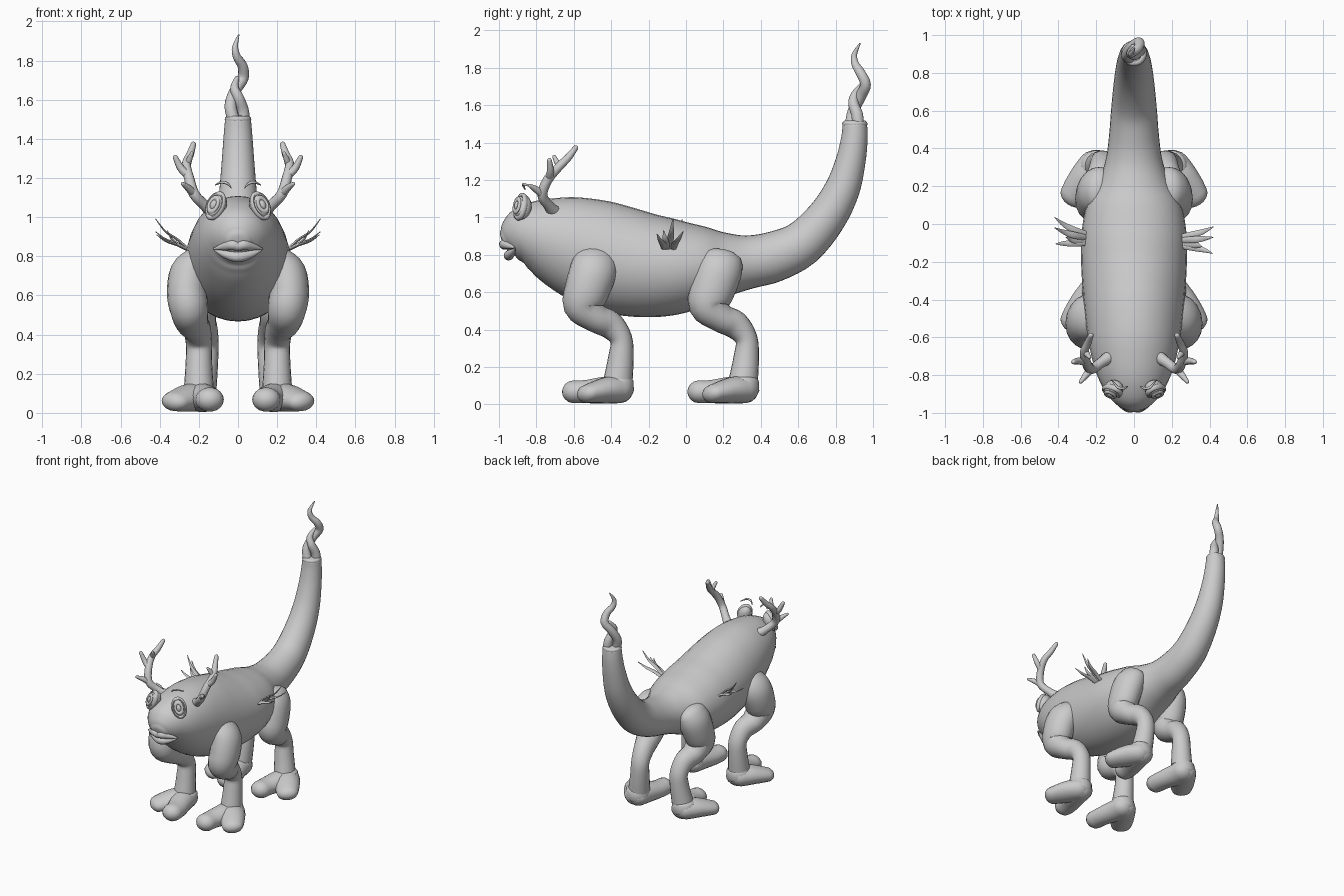
import bpy, bmesh, math
from mathutils import Vector, Matrix

if "Cube" in bpy.data.objects:
    bpy.data.objects.remove(bpy.data.objects["Cube"])

clay = bpy.data.materials.new("clay grey")
clay.diffuse_color = (0.6, 0.6, 0.6, 1)
clay.use_nodes = True
clay.node_tree.nodes["Principled BSDF"].inputs["Base Color"].default_value = clay.diffuse_color


def finish(ob, angle=50):
    ob.data.materials.append(clay)
    bpy.ops.object.select_all(action='DESELECT')
    ob.select_set(True)
    bpy.context.view_layer.objects.active = ob
    bpy.ops.object.shade_smooth_by_angle(angle=math.radians(angle))
    return ob


def spline(rows, steps):
    """Catmull-Rom through rows of numbers."""
    out = []
    for i in range(len(rows) - 1):
        p = [rows[max(0, min(len(rows) - 1, i + k))] for k in (-1, 0, 1, 2)]
        for s in range(steps):
            t = s / steps
            out.append([0.5 * (2 * b + (c - a) * t + (2 * a - 5 * b + 4 * c - d) * t * t
                               + (3 * b - a - 3 * c + d) * t ** 3) for a, b, c, d in zip(*p)])
    return out + [list(rows[-1])]


def tube(name, rows, sides=14, steps=4, ref=(1, 0, 0), dome=(1, 1)):
    """Loft of rows (x, y, z, side radius, other radius) with domed ends."""
    rows = [r if len(r) == 5 else (*r, r[3]) for r in rows]
    pts = spline(rows, steps)
    n = len(pts)
    rings = []
    for i, p in enumerate(pts):
        c = Vector(p[:3])
        t = (Vector(pts[min(i + 1, n - 1)][:3]) - Vector(pts[max(i - 1, 0)][:3])).normalized()
        rings.append((c, t, max(p[3], .002), max(p[4], .002)))

    def cap(ring, sign, amount):
        c, t, a, b = ring
        return [(c + t * sign * amount * min(a, b) * math.sin(q), t, a * math.cos(q), b * math.cos(q))
                for q in (math.radians(d) for d in (25, 50, 70, 84))]
    if dome[0]:
        rings = cap(rings[0], -1, dome[0])[::-1] + rings
    if dome[1]:
        rings += cap(rings[-1], 1, dome[1])
    bm = bmesh.new()
    loops = []
    for c, t, a, b in rings:
        u = Vector(ref)
        u = (u - t * u.dot(t)).normalized()
        v = t.cross(u)
        loops.append([bm.verts.new(c + u * a * math.cos(2 * math.pi * k / sides)
                                   + v * b * math.sin(2 * math.pi * k / sides)) for k in range(sides)])
    for l0, l1 in zip(loops, loops[1:]):
        for k in range(sides):
            j = (k + 1) % sides
            bm.faces.new((l0[k], l0[j], l1[j], l1[k]))
    bm.faces.new(loops[0][::-1])
    bm.faces.new(loops[-1])
    bmesh.ops.recalc_face_normals(bm, faces=bm.faces)
    me = bpy.data.meshes.new(name)
    bm.to_mesh(me)
    bm.free()
    ob = bpy.data.objects.new(name, me)
    bpy.context.collection.objects.link(ob)
    return finish(ob)


def pair(name, rows, m, **kw):
    return tube(name, [(r[0] * m, *r[1:]) for r in rows], **kw)


# Body and tail in one sweep: (y, top, bottom, half width), then round tail sections
trunk = [(-.96, .94, .80, .07), (-.93, 1.0, .765, .115), (-.87, 1.06, .735, .162),
         (-.78, 1.10, .69, .203), (-.65, 1.118, .61, .236), (-.5, 1.10, .53, .258),
         (-.35, 1.06, .48, .272), (-.2, 1.02, .465, .28), (-.05, .99, .48, .278),
         (.1, .955, .53, .25), (.22, .92, .58, .19), (.34, .905, .62, .15)]
rows = [(0, y, (t + b) / 2, w, (t - b) / 2) for y, t, b, w in trunk]
rows += [(0, .47, .79, .132, .135), (0, .62, .86, .12, .122), (0, .75, 1.0, .107, .107),
         (0, .835, 1.15, .094, .094), (0, .88, 1.3, .082, .08), (0, .9, 1.42, .073, .071),
         (0, .903, 1.5, .066, .065)]
tube("body_and_tail", rows, sides=32, dome=(.3, .3))

# Rolled collar and twisted strands at the tail end
bpy.ops.mesh.primitive_torus_add(major_radius=.05, minor_radius=.018, major_segments=24,
                                 minor_segments=10, location=(0, .903, 1.5))
bpy.context.object.name = "tail_collar"
finish(bpy.context.object)
tube("tail_strand_long", [(-.02, .88, 1.49, .032), (-.038, .895, 1.57, .031), (-.012, .935, 1.65, .03),
                          (.025, .96, 1.71, .029), (.024, .935, 1.77, .026), (-.006, .905, 1.82, .021),
                          (-.015, .9, 1.87, .015), (.003, .93, 1.93, .004)])
tube("tail_strand_short", [(.03, .92, 1.49, .032), (.022, .915, 1.55, .032), (.002, .895, 1.61, .028),
                           (-.018, .905, 1.66, .022), (-.005, .94, 1.71, .012)])

# Lips
tube("upper_lip", [(-.125, -.918, .838, .004), (-.07, -.95, .85, .02), (-.03, -.972, .858, .026),
                   (0, -.972, .851, .023), (.03, -.972, .858, .026), (.07, -.95, .85, .02),
                   (.125, -.918, .838, .004)], ref=(0, 0, 1))
tube("lower_lip", [(-.12, -.915, .832, .004), (-.065, -.933, .81, .02), (0, -.948, .797, .027),
                   (.065, -.933, .81, .02), (.12, -.915, .832, .004)], ref=(0, 0, 1))


def eye_part(name, m, kind, radius, out, flat):
    """Disc, ring or bulge lying in the tilted plane of an eye."""
    if kind == "ring":
        bpy.ops.mesh.primitive_torus_add(major_radius=radius, minor_radius=.012,
                                         major_segments=28, minor_segments=8)
    else:
        bpy.ops.mesh.primitive_uv_sphere_add(segments=24, ring_count=12, radius=radius)
    ob = bpy.context.object
    ob.name = name
    z = Vector((.45 * m, -.82, .3)).normalized()
    y = Vector((-.35 * m, 0, 1))
    y = (y - z * y.dot(z)).normalized()
    x = y.cross(z)
    rot = Matrix((x, y, z)).transposed().to_4x4()
    loc = Vector((.108 * m, -.872, 1.053)) + z * out
    ob.data.transform(Matrix.Translation(loc) @ rot @ Matrix.Diagonal((.8, 1.18, flat, 1)))
    finish(ob)


# Leg centre line: (x, y, z, radius x, radius y)
front_leg = [(.2, -.487, .765, .09, .12), (.245, -.497, .71, .104, .125), (.26, -.53, .61, .103, .12),
             (.25, -.55, .53, .098, .105), (.235, -.48, .462, .085, .078), (.21, -.405, .425, .072, .075),
             (.2, -.347, .35, .066, .06), (.2, -.348, .25, .068, .068), (.2, -.363, .13, .076, .078)]
rear_x = (.175, .195, .208, .208, .195, .175, .165, .17, .185)

for m, side in ((1, "right"), (-1, "left")):
    # Eyes and brows
    eye_part(side + "_eyeball", m, "ball", .06, 0, .75)
    eye_part(side + "_eyelid_ring", m, "ring", .055, .015, 1.3)
    eye_part(side + "_iris_ring", m, "ring", .031, .038, .8)
    eye_part(side + "_pupil", m, "ball", .022, .036, .7)
    pair(side + "_brow", [(.035, -.86, 1.15, .003), (.055, -.87, 1.172, .007), (.085, -.865, 1.178, .007),
                          (.115, -.83, 1.165, .003)], m, sides=8, ref=(0, 0, 1))

    # Antlers
    pair(side + "_antler_beam", [(.13, -.705, 1.03, .036), (.175, -.735, 1.065, .028), (.225, -.768, 1.12, .027),
                                 (.25, -.74, 1.2, .026), (.264, -.68, 1.27, .023), (.245, -.63, 1.32, .02),
                                 (.228, -.59, 1.372, .014)], m, sides=12)
    pair(side + "_antler_low_tine", [(.225, -.765, 1.12, .022), (.258, -.805, 1.152, .017),
                                     (.282, -.835, 1.17, .01)], m, sides=12)
    pair(side + "_antler_outer_tine", [(.252, -.73, 1.21, .022), (.292, -.725, 1.25, .019),
                                       (.32, -.73, 1.305, .013)], m, sides=12)
    pair(side + "_antler_inner_tine", [(.258, -.675, 1.27, .018), (.248, -.69, 1.295, .015),
                                       (.236, -.705, 1.325, .01)], m, sides=12)

    # Grass-like tuft on the flank, fanned a little further back on the left
    fan = 0 if m > 0 else .05
    for i, (x, y, z) in enumerate([(.42, -.07, .99), (.42, -.015, .925), (.415, -.155, .91),
                                   (.36, -.12, .93)]):
        y0 = -.09 + (y + .08) * .35 + fan * .3
        y += fan
        pair(f"{side}_tuft_blade_{i + 1}",
             [(.25, y0, .83, .014, .008), (.31, y0 + (y - y0) * .2, .83 + (z - .83) * .35, .018, .007),
              (.37 if x > .4 else .34, y0 + (y - y0) * .55, .83 + (z - .83) * .6, .013, .005),
              (x, y, z, .002, .002)], m, sides=8, ref=(0, 1, 0))

    # Legs and two-toed feet
    for end, dy in (("front", 0), ("rear", .67)):
        leg = [(r[0] if dy == 0 else rx, r[1] + dy, *r[2:]) for r, rx in zip(front_leg, rear_x)]
        pair(f"{side}_{end}_leg", leg, m, sides=20, dome=(.7, .2))
        ax, ay = .2, dy
        pair(f"{side}_{end}_inner_toe",
             [(ax - .005, ay - .355, .078, .085, .072), (ax - .02, ay - .43, .077, .082, .073),
              (ax - .048, ay - .53, .069, .075, .063), (ax - .056, ay - .6, .068, .072, .062)],
             m, sides=18)
        pair(f"{side}_{end}_outer_toe",
             [(ax + .005, ay - .36, .08, .088, .074), (ax + .045, ay - .42, .077, .092, .071),
              (ax + .09, ay - .48, .067, .085, .06), (ax + .122, ay - .525, .058, .075, .05)],
             m, sides=18)
        pair(f"{side}_{end}_ankle", [(ax, ay - .362, .075, .09, .085), (ax - .005, ay - .362, .125, .084, .082)],
             m, sides=18, steps=2, dome=(.5, .35))
